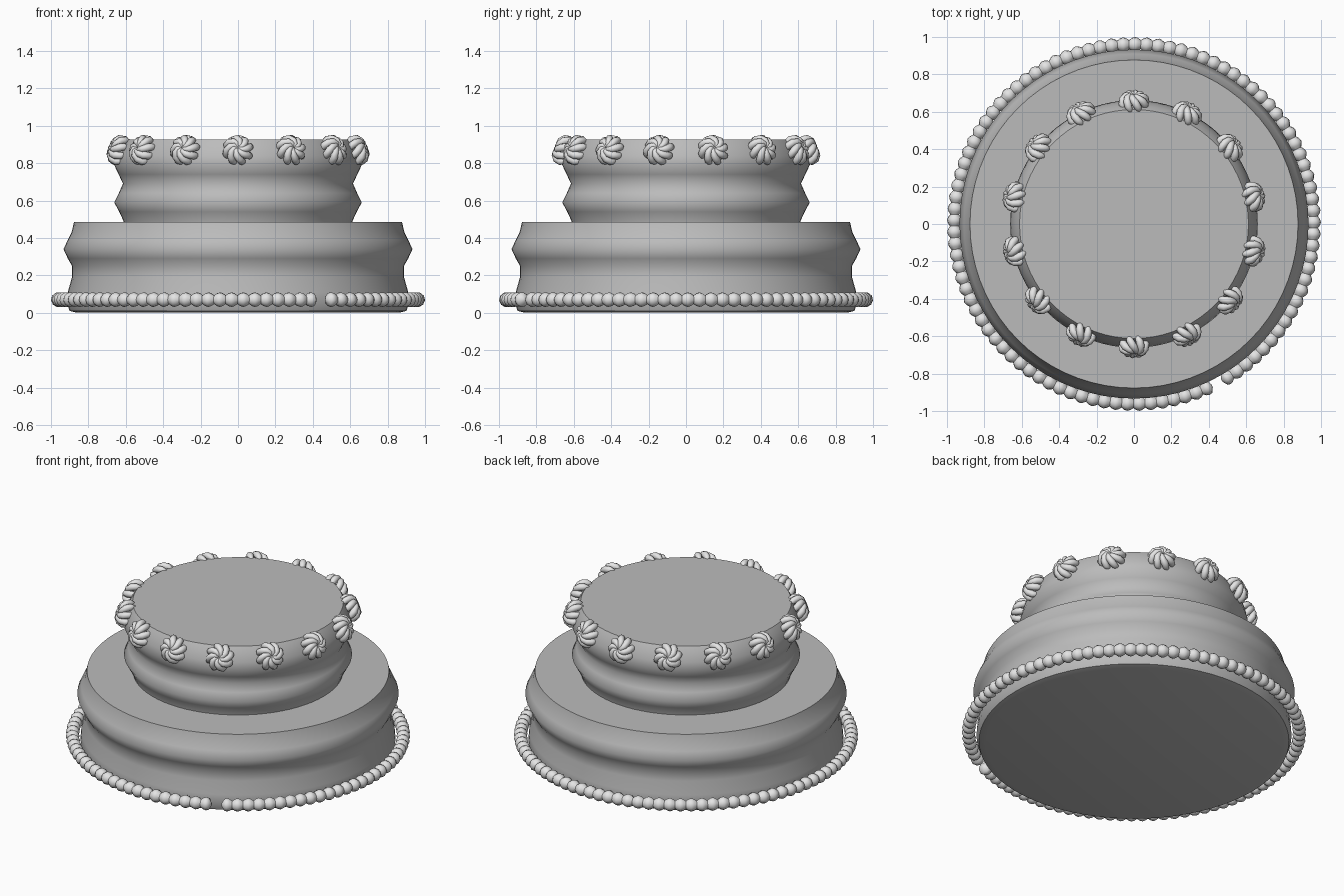
import bpy, bmesh, math
from mathutils import Vector

if "Cube" in bpy.data.objects:
    bpy.data.objects.remove(bpy.data.objects["Cube"])


def material(name, v):
    m = bpy.data.materials.new(name)
    m.diffuse_color = (v, v, v, 1)
    m.use_nodes = True
    m.node_tree.nodes["Principled BSDF"].inputs["Base Color"].default_value = m.diffuse_color
    return m


cake_mat = material("cake grey", 0.5)
icing_mat = material("icing light grey", 0.78)


def finish(bm, name, mat, angle):
    bmesh.ops.recalc_face_normals(bm, faces=bm.faces[:])
    me = bpy.data.meshes.new(name)
    bm.to_mesh(me)
    bm.free()
    ob = bpy.data.objects.new(name, me)
    bpy.context.collection.objects.link(ob)
    me.materials.append(mat)
    bpy.ops.object.select_all(action='DESELECT')
    ob.select_set(True)
    bpy.context.view_layer.objects.active = ob
    bpy.ops.object.shade_smooth_by_angle(angle=math.radians(angle))
    return ob


def skin(bm, rings):
    """Join rings of vertices and cap both ends."""
    n = len(rings[0])
    for a, b in zip(rings, rings[1:]):
        for i in range(n):
            j = (i + 1) % n
            bm.faces.new((a[i], a[j], b[j], b[i]))
    bm.faces.new(rings[0])
    bm.faces.new(rings[-1])


def lathe(name, profile, seg=72):
    bm = bmesh.new()
    rings = [[bm.verts.new((r * math.cos(2 * math.pi * i / seg),
                            r * math.sin(2 * math.pi * i / seg), z))
              for i in range(seg)] for r, z in profile]
    skin(bm, rings)
    return finish(bm, name, cake_mat, 55)


def tube(bm, pts, radii, sides=10):
    """Round tube along points, carrying its frame along the path."""
    rings, side = [], None
    for k, p in enumerate(pts):
        t = (pts[min(k + 1, len(pts) - 1)] - pts[max(k - 1, 0)]).normalized()
        if side is None:
            side = t.orthogonal()
        side = (side - t * side.dot(t)).normalized()
        up = t.cross(side)
        rings.append([bm.verts.new(p + radii[k] * (
            side * math.cos(2 * math.pi * i / sides) +
            up * math.sin(2 * math.pi * i / sides))) for i in range(sides)])
    skin(bm, rings)


# Two waisted cake tiers
lathe("lower_tier", [(0.86, 0), (0.90, 0.01), (0.915, 0.05), (0.91, 0.11),
                     (0.888, 0.19), (0.887, 0.25), (0.91, 0.29), (0.933, 0.34),
                     (0.91, 0.39), (0.89, 0.43), (0.877, 0.484)])
lathe("upper_tier", [(0.61, 0.47), (0.612, 0.49), (0.635, 0.54), (0.662, 0.59),
                     (0.637, 0.64), (0.615, 0.69), (0.638, 0.74), (0.662, 0.79),
                     (0.652, 0.84), (0.635, 0.89), (0.612, 0.925)])

# Beaded rope around the base, with a small gap at the front right
bm = bmesh.new()
beads, start, sweep = 96, math.radians(-60.7), math.radians(356.5)
pts, radii = [], []
for k in range(beads * 4 + 1):
    a = start + sweep * k / (beads * 4)
    pts.append(Vector((0.96 * math.cos(a), 0.96 * math.sin(a), 0.07)))
    radii.append((0.024, 0.035, 0.04, 0.035)[k % 4])
radii[0] = radii[-1] = 0.008
tube(bm, pts, radii)
finish(bm, "base_bead_border", icing_mat, 50)

# Swirled icing rosettes around the top rim: (radius, twist, height, thickness)
petal = [(0.006, 0.0, 0.042, 0.008), (0.022, 0.25, 0.048, 0.014),
         (0.042, 0.6, 0.043, 0.018), (0.058, 0.9, 0.027, 0.021),
         (0.066, 1.1, 0.004, 0.020), (0.062, 1.25, -0.018, 0.015),
         (0.052, 1.35, -0.030, 0.006)]
tilt = math.radians(22)
for s in range(14):
    a = math.pi / 2 + 2 * math.pi * s / 14
    out = Vector((math.cos(a), math.sin(a), 0))
    u = Vector((-math.sin(a), math.cos(a), 0))
    n = out * math.cos(tilt) + Vector((0, 0, math.sin(tilt)))
    v = n.cross(u)
    c = out * 0.645 + Vector((0, 0, 0.866))
    bm = bmesh.new()
    for k in range(8):
        b = 2 * math.pi * k / 8
        tube(bm, [c + u * r * math.cos(b + w) + v * r * math.sin(b + w) + n * h
                  for r, w, h, _ in petal], [p[3] for p in petal])
    finish(bm, f"rosette_{s + 1}", icing_mat, 60)
